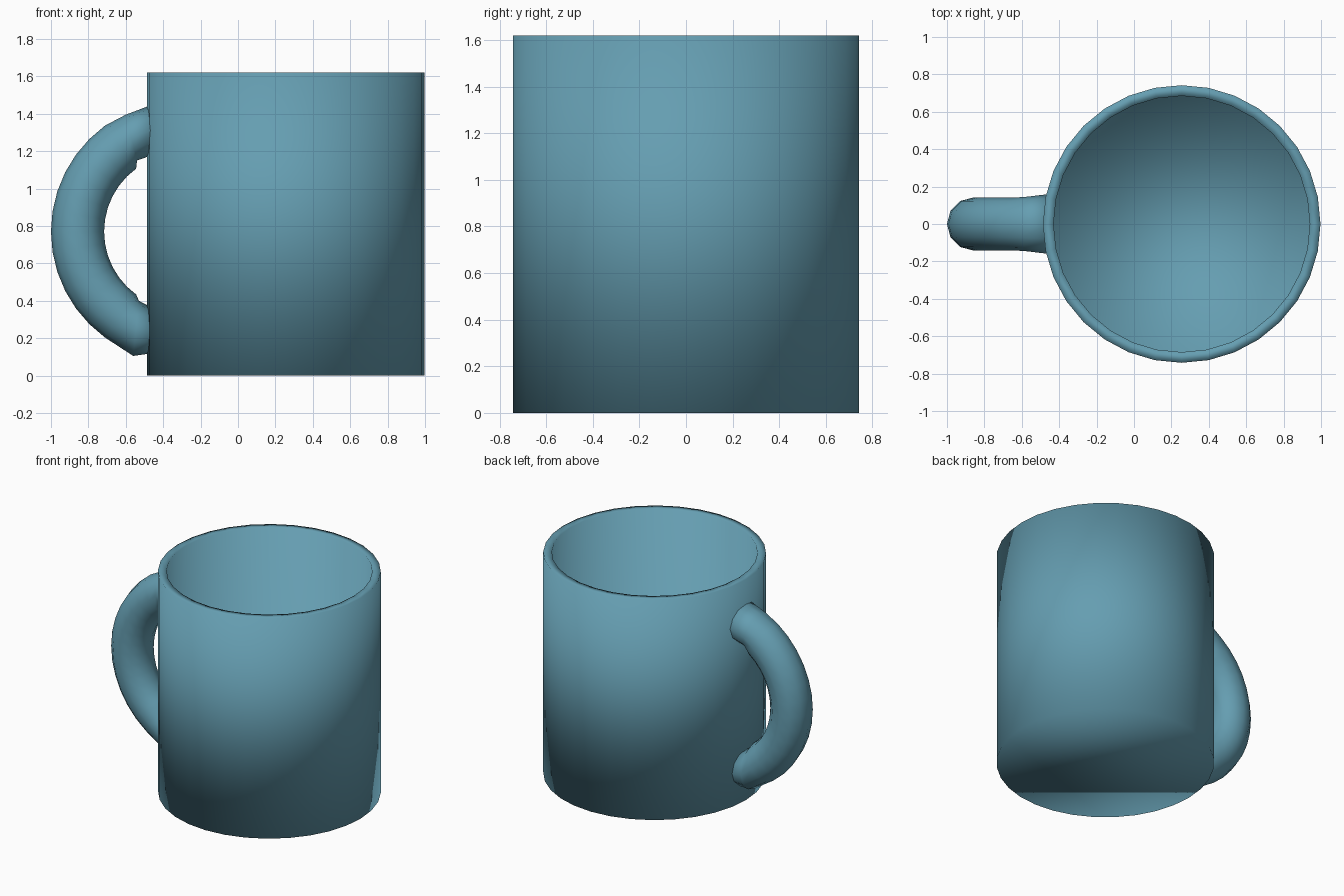
import bpy, bmesh
from math import sin, cos, pi, radians
from mathutils import Vector

if "Cube" in bpy.data.objects:
    bpy.data.objects.remove(bpy.data.objects["Cube"])

glaze = bpy.data.materials.new("blue_glaze")
glaze.diffuse_color = (0.13, 0.34, 0.44, 1)
glaze.use_nodes = True
glaze.node_tree.nodes["Principled BSDF"].inputs["Base Color"].default_value = glaze.diffuse_color


def skin(name, rings):
    """Bridge equal-length rings of points, cap both ends, shade smooth."""
    bm = bmesh.new()
    loops = [[bm.verts.new(p) for p in ring] for ring in rings]
    n = len(loops[0])
    for a, b in zip(loops, loops[1:]):
        for i in range(n):
            j = (i + 1) % n
            bm.faces.new((a[i], a[j], b[j], b[i]))
    bm.faces.new(loops[0][::-1])
    bm.faces.new(loops[-1])
    bmesh.ops.recalc_face_normals(bm, faces=bm.faces)
    for f in bm.faces:
        f.smooth = True
    mesh = bpy.data.meshes.new(name)
    bm.to_mesh(mesh)
    bm.free()
    mesh.materials.append(glaze)
    obj = bpy.data.objects.new(name, mesh)
    bpy.context.collection.objects.link(obj)
    return obj


# Cup: outer wall, rim, inner wall and floor
SIDES, CX = 32, 0.255
profile = [(0.742, 0), (0.742, 1.62), (0.685, 1.62), (0.685, 0.06)]
skin("cup_body", [[(CX + r * cos(2 * pi * i / SIDES), r * sin(2 * pi * i / SIDES), z)
                   for i in range(SIDES)] for r, z in profile])


# Handle: 12-sided tube along an arc, ends flattened into the cup wall
def tube_ring(outer, inner, half_width):
    o, i = Vector((outer[0], 0, outer[1])), Vector((inner[0], 0, inner[1]))
    mid, arm = (o + i) / 2, (o - i) / 2
    return [mid + arm * cos(k * pi / 6) + Vector((0, half_width * sin(k * pi / 6), 0))
            for k in range(12)]


def arc_point(radius, angle):
    return (-0.30 - radius * cos(angle), 0.77 + radius * sin(angle))


rings = [tube_ring((-0.455, 0.12), (-0.455, 0.36), 0.14),
         tube_ring((-0.56, 0.105), (-0.53, 0.40), 0.142)]
for k in range(-6, 7):
    a = radians(k * 9)
    rings.append(tube_ring(arc_point(0.70, a), arc_point(0.416, a), 0.142))
rings += [tube_ring((-0.60, 1.395), (-0.54, 1.15), 0.146),
          tube_ring((-0.455, 1.45), (-0.455, 1.18), 0.16)]
skin("handle", rings)
